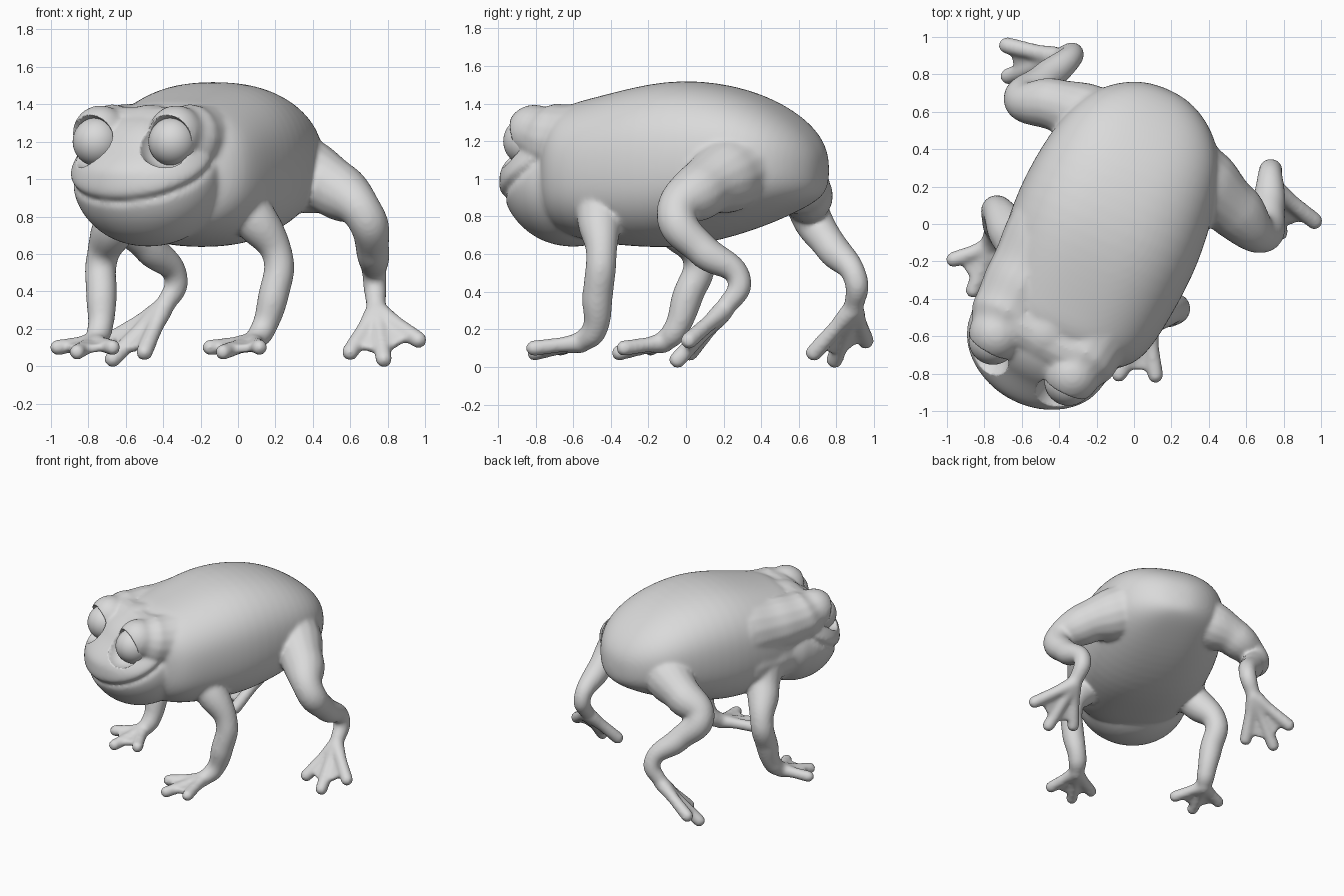
import bpy, bmesh, math
from mathutils import Vector as V

if "Cube" in bpy.data.objects:
    bpy.data.objects.remove(bpy.data.objects["Cube"])

mat = bpy.data.materials.new("plain_grey")
mat.use_nodes = True
GREY = (0.7, 0.7, 0.7, 1)
mat.diffuse_color = GREY
mat.node_tree.nodes["Principled BSDF"].inputs["Base Color"].default_value = GREY

parts = []
UP = V((0, 0, 1))


def add(name, data, keep=True):
    ob = bpy.data.objects.new(name, data)
    bpy.context.collection.objects.link(ob)
    if keep:
        parts.append(ob)
    return ob


def from_bmesh(name, bm, keep=True):
    bmesh.ops.recalc_face_normals(bm, faces=bm.faces)
    me = bpy.data.meshes.new(name)
    bm.to_mesh(me)
    bm.free()
    return add(name, me, keep)


def ball(name, pos, r, keep=True, seg=32):
    bm = bmesh.new()
    bmesh.ops.create_uvsphere(bm, u_segments=seg, v_segments=seg // 2, radius=r)
    bmesh.ops.translate(bm, vec=pos, verts=bm.verts)
    return from_bmesh(name, bm, keep)


def tube(name, pts):
    """Smooth tapered limb through (x, y, z, radius) points, with round ends."""
    cu = bpy.data.curves.new(name, 'CURVE')
    cu.dimensions = '3D'
    cu.bevel_depth = 1
    cu.bevel_resolution = 6
    cu.use_fill_caps = True
    sp = cu.splines.new('BEZIER')
    sp.radius_interpolation = 'EASE'
    sp.bezier_points.add(len(pts) - 1)
    for bp, (x, y, z, r) in zip(sp.bezier_points, pts):
        bp.co = (x, y, z)
        bp.radius = r
        bp.handle_left_type = bp.handle_right_type = 'AUTO'
    add(name, cu)
    for p in (pts[0], pts[-1]):
        ball(name + "_end", p[:3], p[3], seg=24)


def foot(name, base, tips, r):
    """Three round-tipped toes joined by webs."""
    b = V(base)
    tips = [V(t) for t in tips]
    for t in tips:
        m = b.lerp(t, 0.5)
        tube(name + "_toe", [(*b, r * 1.2), (*m, r * 0.95), (*t, r)])
    for p, q in zip(tips, tips[1:]):
        n = (p - b).cross(q - b).normalized() * 0.022
        corners = [b, b.lerp(p, 0.88), b.lerp(q, 0.88), b.lerp((p + q) / 2, 0.78)]
        bm = bmesh.new()
        for c in corners:
            bm.verts.new(c + n)
            bm.verts.new(c - n)
        bmesh.ops.convex_hull(bm, input=bm.verts)
        from_bmesh(name + "_web", bm)


# Body: rings (distance along axis, half width, top, bottom), turned to the right
origin, fwd, side = V((-0.14, -0.02, 0)), V((-0.39, -0.92, 0)), V((0.92, -0.39, 0))
rings = [(-0.81, 0.09, 1.12, 0.94), (-0.75, 0.25, 1.24, 0.88), (-0.6, 0.41, 1.37, 0.81),
         (-0.35, 0.49, 1.49, 0.71), (0, 0.53, 1.54, 0.625), (0.3, 0.5, 1.48, 0.64),
         (0.5, 0.47, 1.43, 0.66), (0.64, 0.41, 1.4, 0.7), (0.75, 0.22, 1.25, 0.8)]
bm = bmesh.new()
loops = []
N = 28
for s, w, top, bot in rings:
    loop = []
    for i in range(N):
        a = math.tau * i / N
        c, d = math.cos(a), math.sin(a)
        c, d = (math.copysign(abs(k) ** 0.82, k) for k in (c, d))
        p = origin + fwd * s + side * (w * c) + UP * ((top + bot) / 2 + (top - bot) / 2 * d)
        loop.append(bm.verts.new(p))
    loops.append(loop)
for a, b in zip(loops, loops[1:]):
    for i in range(N):
        bm.faces.new((a[i], a[(i + 1) % N], b[(i + 1) % N], b[i]))
bm.faces.new(loops[0])
bm.faces.new(loops[-1])
body = from_bmesh("body", bm)
body.modifiers.new("round", 'SUBSURF').levels = 2

# Head: ellipsoid with a receding brow, a grooved mouth and a slightly smaller jaw
hc, hf, hs = V((-0.48, -0.6, 1.0)), V((-0.477, -0.88, 0)), V((0.88, -0.477, 0))


def head_pos(u, v, z):
    return hc + hs * u + hf * v + UP * (z - hc.z)


bm = bmesh.new()
bmesh.ops.create_uvsphere(bm, u_segments=160, v_segments=120, radius=1)
for vert in bm.verts:
    u, v, z = vert.co.x * 0.42, vert.co.y * 0.38, 1 + vert.co.z * 0.36
    f = min(1, max(0, (v + 0.02) / 0.4))
    mouth = 1.13 - 0.26 * f ** 0.8
    k = 1
    if v > -0.06:
        fade = min(1, (v + 0.06) / 0.06)
        k -= fade * 0.07 * math.exp(-((z - mouth) / 0.018) ** 2)
        k += fade * 0.015 * math.exp(-((z - mouth - 0.06) / 0.05) ** 2)
        if z < mouth:
            k -= fade * 0.02 * min(1, max(0, (z - 0.64) / 0.1))
    t = min(1, max(0, (z - 1.02) / 0.2))
    if v > 0:
        v *= 1 - 0.2 * t * t * (3 - 2 * t)
    vert.co = head_pos(u * k, v * k, z)
from_bmesh("head", bm)

# Forehead and crown, cheeks and brows running back into the body, sockets and eyes
tube("forehead", [(*head_pos(u, 0, 1.24), 0.148) for u in (-0.24, 0, 0.24)])
tube("crown", [(*head_pos(0, v, 1.2), 0.2) for v in (-0.42, -0.2, -0.03)])
sockets = []
for name, sg in (("left", 1), ("right", -1)):
    tube(name + "_cheek", [(*head_pos(0.22 * sg, -0.46, 0.97), 0.25),
                           (*head_pos(0.205 * sg, -0.28, 0.97), 0.23),
                           (*head_pos(0.19 * sg, -0.13, 0.97), 0.21)])
    tube(name + "_brow", [(*head_pos(0.23 * sg, -0.5, 1.18), 0.24),
                          (*head_pos(0.235 * sg, -0.22, 1.19), 0.212),
                          (*head_pos(0.235 * sg, 0, 1.215), 0.19),
                          (*head_pos(0.23 * sg, 0.11, 1.245), 0.15)])
    sockets.append(ball(name + "_socket", head_pos(0.235 * sg, 0.25, 1.2), 0.145, False))
    eye = ball(name + "_eye", head_pos(0.23 * sg, 0.15, 1.2), 0.13, False, 48)
    eye.data.materials.append(mat)
    eye.data.shade_smooth()

# Front legs
tube("left_arm", [(-0.04, -0.45, 0.96, 0.18), (0.08, -0.46, 0.8, 0.12), (0.215, -0.45, 0.58, 0.082),
                  (0.19, -0.47, 0.38, 0.082), (0.13, -0.49, 0.19, 0.068), (0.08, -0.56, 0.13, 0.058)])
foot("left_hand", (0.08, -0.56, 0.13),
     [(-0.15, -0.67, 0.1), (-0.08, -0.805, 0.075), (0.115, -0.81, 0.1)], 0.043)
tube("right_arm", [(-0.55, -0.17, 0.92, 0.18), (-0.65, -0.06, 0.76, 0.12), (-0.73, 0.07, 0.56, 0.085),
                   (-0.73, 0.01, 0.38, 0.083), (-0.74, -0.06, 0.19, 0.068), (-0.77, -0.12, 0.13, 0.058)])
foot("right_hand", (-0.77, -0.12, 0.13),
     [(-0.965, -0.19, 0.1), (-0.86, -0.355, 0.075), (-0.67, -0.33, 0.1)], 0.043)

# Hind legs
tube("left_leg", [(0.18, 0.35, 1.1, 0.26), (0.36, 0.22, 1.02, 0.2), (0.53, 0.08, 0.94, 0.155),
                  (0.68, -0.05, 0.8, 0.107), (0.72, 0.09, 0.62, 0.09), (0.73, 0.285, 0.46, 0.064),
                  (0.74, 0.2, 0.3, 0.053)])
foot("left_foot", (0.74, 0.2, 0.3),
     [(0.965, 0.015, 0.14), (0.78, -0.045, 0.038), (0.6, 0.02, 0.075)], 0.046)
tube("right_leg", [(-0.08, 0.47, 1.08, 0.25), (-0.25, 0.57, 1.0, 0.18), (-0.43, 0.64, 0.92, 0.14),
                   (-0.59, 0.66, 0.81, 0.107), (-0.48, 0.77, 0.64, 0.09), (-0.33, 0.905, 0.46, 0.064),
                   (-0.4, 0.89, 0.31, 0.053)])
foot("right_foot", (-0.4, 0.89, 0.31),
     [(-0.68, 0.955, 0.14), (-0.67, 0.79, 0.038), (-0.5, 0.68, 0.075)], 0.046)

# Fuse everything into one skin, then carve the sockets and soften
bpy.ops.object.select_all(action='DESELECT')
for ob in parts:
    ob.select_set(True)
bpy.context.view_layer.objects.active = body
bpy.ops.object.convert(target='MESH')
bpy.ops.object.join()
skin = bpy.context.view_layer.objects.active
skin.name = "frog_skin"
fuse = skin.modifiers.new("fuse", 'REMESH')
fuse.mode = 'VOXEL'
fuse.voxel_size = 0.0125
blend = skin.modifiers.new("blend", 'SMOOTH')
blend.iterations = 10
for s in sockets:
    cut = skin.modifiers.new("socket", 'BOOLEAN')
    cut.operation = 'DIFFERENCE'
    cut.object = s
soften = skin.modifiers.new("soften", 'SMOOTH')
soften.iterations = 4
bpy.ops.object.convert(target='MESH')
for s in sockets:
    bpy.data.objects.remove(s)
skin.data.materials.clear()
skin.data.materials.append(mat)
skin.data.shade_smooth()
